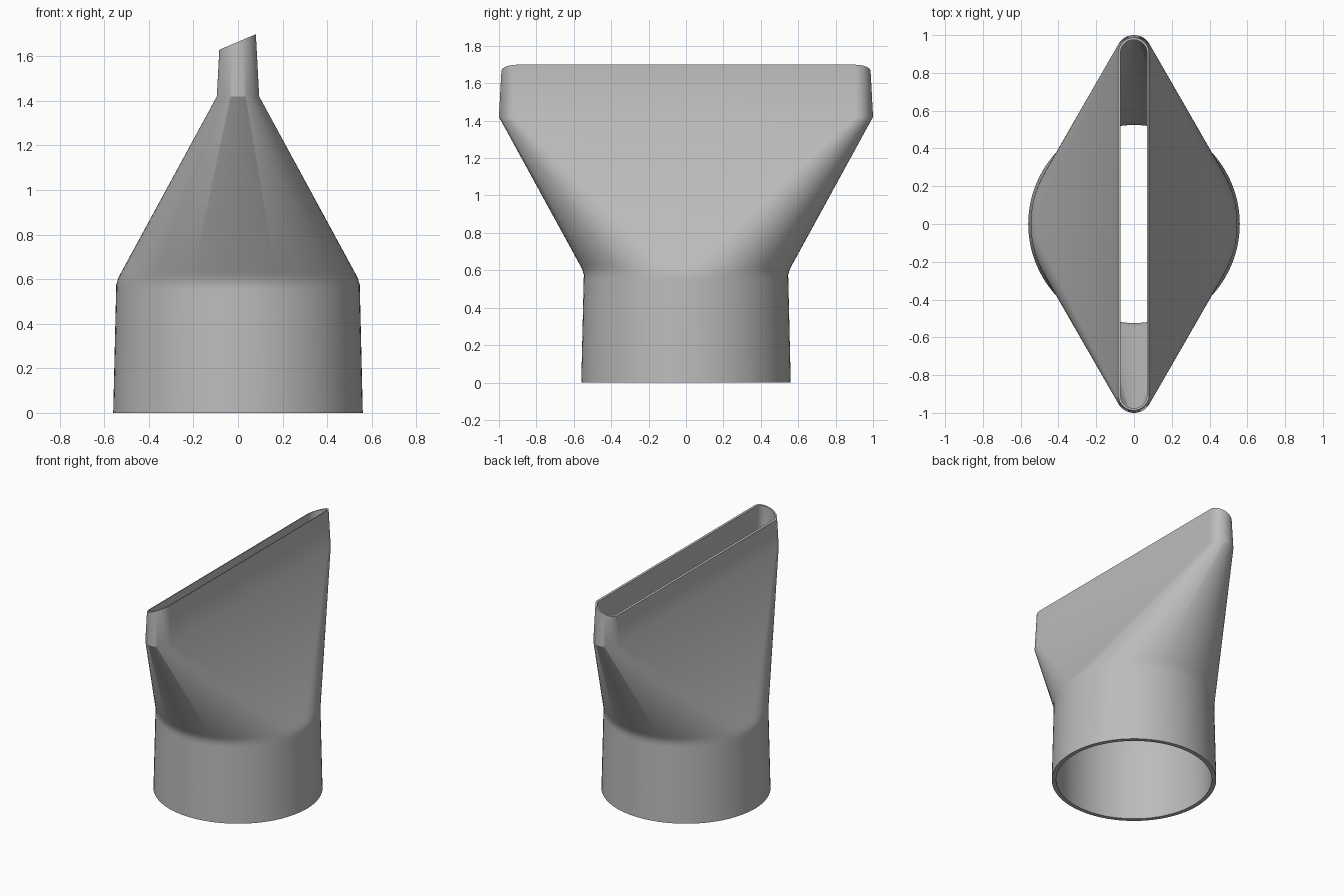
import bpy
import bmesh
from math import sin, cos, pi, radians

if "Cube" in bpy.data.objects:
    bpy.data.objects.remove(bpy.data.objects["Cube"])

HALF = 48          # segments per half circle
REACH = 0.905      # distance of slot end centres from the axis
NECK, TIP, TOP = 0.59, 1.42, 1.665
SLANT, TAPER = 0.424, 0.054


def ring(radius, reach, z, slant=0.0, taper=0.0):
    """Two half circles pushed apart along y; a slant tilts the ring."""
    points = []
    for side in (1, -1):
        for i in range(HALF + 1):
            a = pi * i / HALF + (0 if side > 0 else pi)
            r = radius / (1 + taper * slant * cos(a))
            points.append((r * cos(a), side * reach + r * sin(a), z + slant * r * cos(a)))
    return points


def wall(base_r, neck_r, tip_r, mouth_r):
    """Rings of one wall: socket, softened neck, funnel and slanted mouth."""
    rings = [ring(base_r, 0, 0)]
    for z in (0.55, 0.575):
        rings.append(ring(base_r + (neck_r - base_r) * z / NECK, 0, z))
    for t in (0.02, 0.05, 1):
        rings.append(ring(neck_r + (tip_r - neck_r) * t, REACH * t, NECK + (TIP - NECK) * t))
    rings.append(ring(mouth_r, REACH, TOP, SLANT, TAPER))
    return rings


# Outer wall going up, inner wall coming back down
outer = wall(0.56, 0.546, 0.095, 0.082)
inner = wall(0.53, 0.524, 0.082, 0.070)
rings = outer + inner[::-1]

bm = bmesh.new()
loops = [[bm.verts.new(p) for p in r] for r in rings]
for a, b in zip(loops, loops[1:] + loops[:1]):
    for i in range(len(a)):
        j = (i + 1) % len(a)
        bm.faces.new((a[i], a[j], b[j], b[i]))
bmesh.ops.remove_doubles(bm, verts=bm.verts, dist=0.0001)
bmesh.ops.recalc_face_normals(bm, faces=bm.faces)

# Smooth surfaces, with crisp rims and crisp creases round the slot ends
for f in bm.faces:
    f.smooth = True
for e in bm.edges:
    long_side = abs(e.verts[0].co.y - e.verts[1].co.y) > 1
    angle = e.calc_face_angle(0)
    if angle > radians(60) or (angle > radians(28) and not long_side):
        e.smooth = False

mesh = bpy.data.meshes.new("slot_nozzle")
bm.to_mesh(mesh)
bm.free()
nozzle = bpy.data.objects.new("slot_nozzle", mesh)
bpy.context.collection.objects.link(nozzle)

# Plain grey plastic
grey = bpy.data.materials.new("grey_plastic")
grey.use_nodes = True
colour = (0.5, 0.5, 0.5, 1)
grey.diffuse_color = colour
grey.node_tree.nodes["Principled BSDF"].inputs["Base Color"].default_value = colour
mesh.materials.append(grey)
